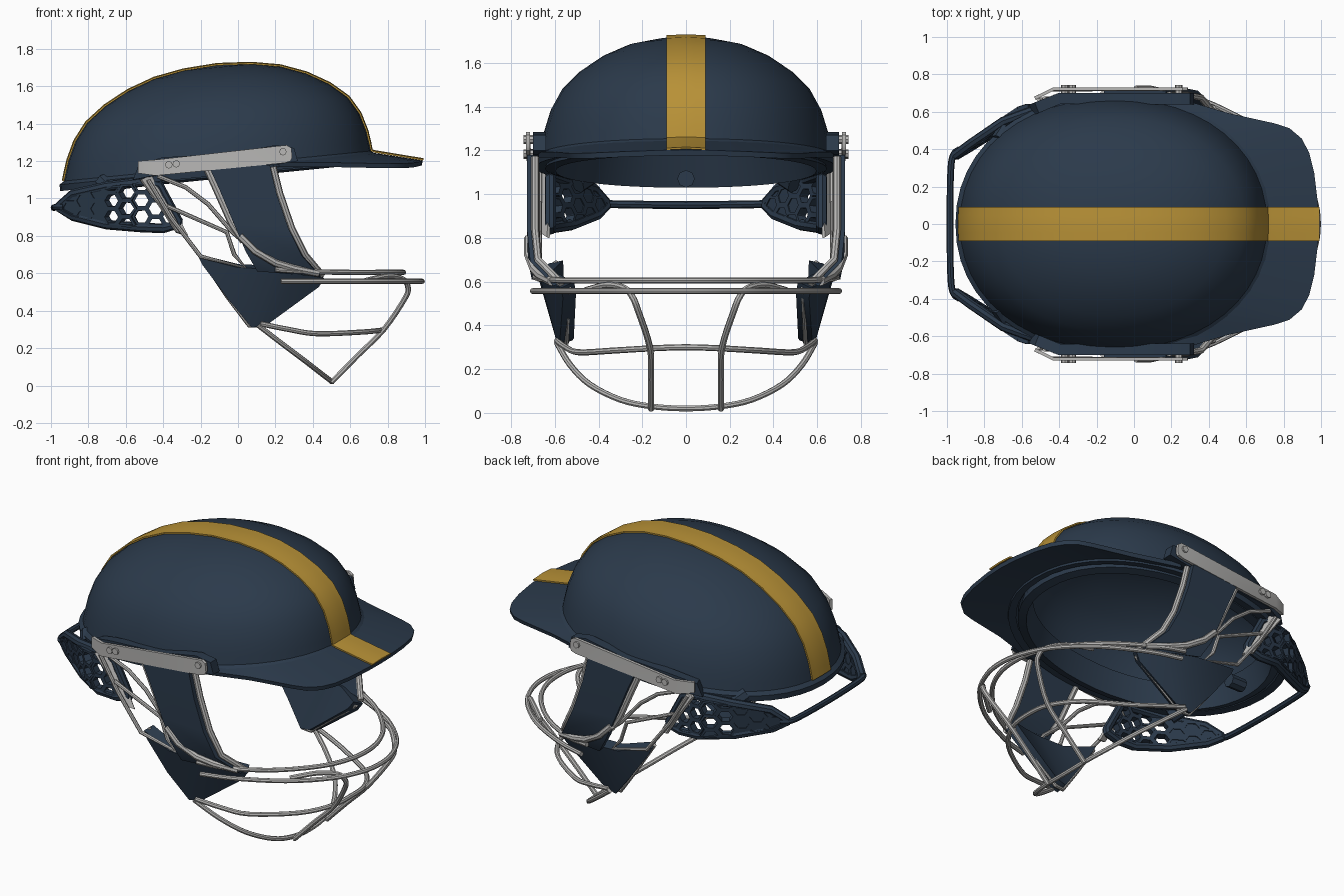
import bpy, bmesh, math
from mathutils import Vector

cube = bpy.data.objects.get("Cube")
if cube:
    bpy.data.objects.remove(cube)


def material(name, rgb, rough=0.5):
    m = bpy.data.materials.new(name)
    m.use_nodes = True
    m.diffuse_color = (*rgb, 1)
    bsdf = next(n for n in m.node_tree.nodes if n.type == 'BSDF_PRINCIPLED')
    bsdf.inputs["Base Color"].default_value = (*rgb, 1)
    bsdf.inputs["Roughness"].default_value = rough
    return m


NAVY = material("navy", (0.024, 0.042, 0.07))
GOLD = material("gold", (0.48, 0.285, 0.038))
STEEL = material("steel_grey", (0.48, 0.475, 0.465))


def finish(ob, mat, thick=0.0, offset=0, mirror=True):
    """Mirror and thicken, then bake to a smooth mesh with sharp edges."""
    bpy.context.collection.objects.link(ob)
    if ob.type == 'CURVE':
        bpy.context.view_layer.update()
        mesh = bpy.data.meshes.new_from_object(ob.evaluated_get(bpy.context.evaluated_depsgraph_get()))
        name = ob.name
        bpy.data.objects.remove(ob)
        ob = bpy.data.objects.new(name, mesh)
        bpy.context.collection.objects.link(ob)
    if mirror:
        m = ob.modifiers.new("mirror", 'MIRROR')
        m.use_axis = (False, True, False)
    if thick:
        s = ob.modifiers.new("thickness", 'SOLIDIFY')
        s.thickness, s.offset = thick, offset
    bpy.context.view_layer.update()
    mesh = bpy.data.meshes.new_from_object(ob.evaluated_get(bpy.context.evaluated_depsgraph_get()))
    ob.modifiers.clear()
    ob.data = mesh
    mesh.materials.clear()
    mesh.materials.append(mat)
    mesh.polygons.foreach_set("use_smooth", [True] * len(mesh.polygons))
    mesh.set_sharp_from_angle(angle=math.radians(35))


def surface(name, rows, mat, closed=False, **kw):
    """Skin a grid of points given as rows of equal length."""
    bm = bmesh.new()
    grid = [[bm.verts.new(p) for p in row] for row in rows]
    for a, b in zip(grid, grid[1:]):
        n = len(a)
        for i in range(n if closed else n - 1):
            j = (i + 1) % n
            bm.faces.new((a[i], a[j], b[j], b[i]))
    bmesh.ops.remove_doubles(bm, verts=bm.verts, dist=1e-5)
    bmesh.ops.recalc_face_normals(bm, faces=bm.faces)
    mesh = bpy.data.meshes.new(name)
    bm.to_mesh(mesh)
    bm.free()
    finish(bpy.data.objects.new(name, mesh), mat, **kw)


def tube(name, pts, r, mat, cyclic=False, mirror=True):
    c = bpy.data.curves.new(name, 'CURVE')
    c.dimensions, c.bevel_depth, c.bevel_resolution = '3D', r, 2
    c.use_fill_caps = True
    s = c.splines.new('POLY')
    s.points.add(len(pts) - 1)
    for p, co in zip(s.points, pts):
        p.co = (*co, 1)
    s.use_cyclic_u = cyclic
    finish(bpy.data.objects.new(name, c), mat, mirror=mirror)


def smooth_path(pts, n=4):
    """Catmull-Rom interpolation through the given points."""
    v = [Vector(p) for p in pts]
    v = [2 * v[0] - v[1]] + v + [2 * v[-1] - v[-2]]
    out = []
    for a, b, c, d in zip(v, v[1:], v[2:], v[3:]):
        for k in range(n):
            t = k / n
            out.append(0.5 * (2 * b + (c - a) * t + (2 * a - 5 * b + 4 * c - d) * t * t
                              + (3 * b - a - 3 * c + d) * t ** 3))
    return out + [v[-2]]


def both(half):
    """Complete a path that ends on the centre plane."""
    return half + [(x, -y, z) for x, y, z in reversed(half[:-1])]


# Dome shell: oval rings (height, radius) on a tilted rim, with a flared lip
def dome_point(ang, h, r):
    c, s = math.cos(ang), math.sin(ang)
    x = -0.11 + 0.82 * r * math.copysign(abs(c) ** 0.94, c)
    y = 0.67 * r * math.copysign(abs(s) ** 0.94, s)
    return x, y, 1.15 + 0.098 * x + h * 0.573


PROFILE = [(0.06, 1), (0.14, 0.988), (0.25, 0.97), (0.42, 0.925), (0.58, 0.85),
           (0.72, 0.73), (0.84, 0.58), (0.93, 0.41), (0.98, 0.22), (1, 0)]
LIP = [(-0.03, 1.025), (0.03, 1.03)]


def rings(profile, n=48):
    return [[dome_point(math.tau * i / n, *p) for i in range(n)] for p in profile]


surface("dome_shell", rings(LIP + PROFILE), NAVY, closed=True, thick=0.045, offset=-1, mirror=False)
surface("inner_liner_band", rings([(-0.05, 0.925), (0.2, 0.875)]), NAVY, closed=True, thick=0.05, mirror=False)

# Peak
OUTLINE = [(0.985, 0, 1.19), (0.98, 0.12, 1.188), (0.962, 0.27, 1.183), (0.935, 0.38, 1.178),
           (0.895, 0.455, 1.175), (0.83, 0.51, 1.174), (0.75, 0.535, 1.175), (0.5, 0.59, 1.18),
           (0.22, 0.675, 1.18)]
inner = [dome_point(math.radians(9 * i), 0.03, 0.985) for i in range(len(OUTLINE))]
surface("peak", [inner, OUTLINE], NAVY, thick=0.025)

# Stripe over the crown and along the peak
back = [dome_point(math.pi, *p) for p in PROFILE]
front = [dome_point(0, *p) for p in PROFILE[-2::-1]]
line = [Vector((p[0], 0, p[2])) for p in back + front]
line += [Vector((0.735, 0, 1.245)), Vector((0.99, 0, 1.203))]
rows = []
for i, p in enumerate(line):
    d = line[min(i + 1, len(line) - 1)] - line[max(i - 1, 0)]
    n = Vector((-d.z, 0, d.x)).normalized()
    rows.append([p + n * (0.008 - abs(y) * 0.05) + Vector((0, y, 0)) for y in (-0.09, -0.045, 0, 0.045, 0.09)])
surface("crown_stripe", rows, GOLD, thick=0.009, mirror=False)


# Side fittings follow a common cheek curve, turning in towards the jaw
def cheek(x, z, out=0.0):
    low = min(1, max(0, (0.72 - z) / 0.14))
    return x, 0.70 + out - 0.27 * max(0, x) * low - 0.3 * max(0, 0.62 - z), z


def strap(x, z):
    return cheek(x, z, 0.006)


def jaw(x, z):
    return cheek(x, z, -0.03 - 0.25 * max(0, 0.1 - x))


def grille_plate(x, z):
    return x, 0.645 - 0.6 * (x + 0.485 - (1.115 - z) * 0.6), z


def ladder(name, pairs, mat, thick, place):
    surface(name, [[place(*a), place(*b)] for a, b in pairs], mat, thick=thick)


ladder("cheek_strap", [((-.16, 1.18), (.17, 1.18)), ((-.10, 1.05), (.205, 1.03)),
                       ((-.02, .86), (.27, .84)), ((.04, .72), (.34, .70)), ((.1, .62), (.44, .59))],
       NAVY, 0.042, strap)
ladder("jaw_pad", [((-.2, .69), (-.18, .65)), ((0, .64), (-.05, .47)), ((.2, .63), (.07, .32)),
                   ((.32, .62), (.14, .33)), ((.45, .585), (.42, .54))], NAVY, 0.07, jaw)
ladder("rail_housing", [((-.55, 1.10), (-.52, 1.18)), ((-.4, 1.13), (-.4, 1.22)),
                        ((-.05, 1.16), (-.05, 1.24)), ((.2, 1.18), (.2, 1.285)), ((.32, 1.2), (.3, 1.27))],
       NAVY, 0.06, lambda x, z: (x, 0.67 - 0.4 * max(0, -.4 - x), z))
ladder("side_rail", [((-.53, 1.135), (-.53, 1.20)), ((-.44, 1.122), (-.43, 1.208)),
                     ((.25, 1.19), (.21, 1.28)), ((.28, 1.20), (.26, 1.285)), ((.29, 1.22), (.285, 1.27))],
       STEEL, 0.018, lambda x, z: (x, 0.722 - 0.5 * max(0, -.43 - x), z))
for k, (x, z) in enumerate([(-.37, 1.18), (-.33, 1.185), (.24, 1.25)]):
    tube(f"rail_screw_{k + 1}", [(x, 0.70, z), (x, 0.742, z)], 0.02, STEEL)
ladder("rear_grille_plate", [((-.52, 1.10), (-.45, 1.13)), ((-.42, .96), (-.36, .97)),
                             ((-.33, .82), (-.27, .80))], STEEL, 0.015, grille_plate)

# Wires beside the cheek
WIRES = {
    "strap_front_edge": (0.018, -0.01, [(.188, 1.17), (.223, 1.03), (.288, .84), (.358, .70), (.45, .59)]),
    "strap_rear_edge": (0.02, -0.008, [(-.165, 1.16), (-.115, 1.05), (-.035, .87), (.03, .77)]),
    "strap_rear_sweep": (0.02, 0.02, [(.01, .80), (.09, .72), (.2, .655), (.3, .625), (.43, .6)]),
    "rear_upper_wire": (0.012, -0.02, [(-.43, 1.12), (-.28, 1.06), (-.16, .97), (-.03, .82), (.1, .71), (.23, .57)]),
    "rear_lower_wire": (0.012, -0.03, [(-.48, 1.10), (-.36, .9), (-.2, .69), (.04, .63), (-.02, .7), (-.06, .82), (-.38, .96)]),
}
for name, (r, out, pts) in WIRES.items():
    tube(name, [cheek(x, z, out) for x, z in pts], r, STEEL)
tube("jaw_edge_wire", [jaw(*p) for p in [(-.2, .69), (-.06, .48), (.06, .32), (.12, .32), (.44, .57)]], 0.012, STEEL)

# Face guard bars
BARS = {
    "upper_bar": [(.2, .69, .62), (.35, .65, .61), (.58, .52, .605), (.77, .33, .605), (.86, .16, .605), (.885, 0, .605)],
    "second_bar": [(.23, .70, .557), (.42, .64, .557), (.68, .5, .557), (.87, .32, .557), (.96, .15, .557), (.985, 0, .557)],
    "middle_bar": [(.12, .59, .33), (.27, .55, .30), (.42, .49, .277), (.65, .33, .285), (.76, .16, .295), (.78, 0, .3)],
    "chin_bar": [(.11, .59, .32), (.24, .53, .22), (.36, .44, .13), (.45, .30, .06), (.49, .16, .03), (.50, 0, .02)],
}
for name, half in BARS.items():
    tube(name, smooth_path(both(half)), 0.014, STEEL, mirror=False)
tube("upright_bar", smooth_path([(.68, .46, .56), (.8, .36, .585), (.88, .28, .57), (.908, .245, .53),
                                 (.895, .22, .47), (.78, .165, .30), (.64, .16, .16), (.5, .16, .017)]),
     0.015, STEEL)

# Honeycomb neck guards: closed at the rear, open cells towards the cheek
TOP = [(-.95, .965), (-.88, 1.025), (-.7, 1.065), (-.5, 1.09), (-.42, 1.07), (-.32, .88)]
BOTTOM = [(-.95, .945), (-.88, .905), (-.7, .86), (-.52, .845), (-.4, .84), (-.32, .86)]


def neck(x, z):
    return x, min(0.62, 0.375 + 0.66 * (x + 0.95) + 0.12 * (z - 1)), z


def edge_height(edge, x):
    for (x0, z0), (x1, z1) in zip(edge, edge[1:]):
        if x0 <= x <= x1:
            return z0 + (z1 - z0) * (x - x0) / (x1 - x0)


def hexagon(cx, cz, r, margin):
    """Cell outline clipped to the guard."""
    pts = []
    for k in range(6):
        x = min(-.32, max(-.95, cx + r * math.cos(math.tau * k / 6)))
        lo, hi = edge_height(BOTTOM, x) + margin, edge_height(TOP, x) - margin
        pts.append(neck(x, max(lo, min(hi, cz + r * math.sin(math.tau * k / 6)))))
    return pts


ladder("neck_guard_backing", list(zip(TOP, BOTTOM))[:3], NAVY, 0.035, neck)
tube("neck_guard_rim", [neck(*p) for p in TOP + BOTTOM[::-1]], 0.026, NAVY, cyclic=True)
R = 0.05
for col in range(8):
    for row in range(4):
        cx = -.89 + col * 1.5 * R
        cz = .86 + (row + 0.5 * (col % 2)) * math.sqrt(3) * R
        if edge_height(BOTTOM, cx) - 0.01 < cz < edge_height(TOP, cx) + 0.01:
            surface(f"honeycomb_cell_{col}_{row}", [hexagon(cx, cz, R, 0), hexagon(cx, cz, R * 0.72, 0.012)],
                    NAVY, closed=True, thick=0.045)

# Rear cable and adjuster
tube("rear_cable", smooth_path(both([(-.93, .40, .955), (-.965, .37, .955), (-.98, .28, .953), (-.984, 0, .95)])),
     0.018, NAVY, mirror=False)
tube("rear_adjuster", [(-.80, 0, 1.07), (-.70, 0, 1.07)], 0.04, NAVY, mirror=False)
tube("neck_guard_mount", [(-.72, .44, 1.09), (-.68, .5, 1.05)], 0.05, NAVY)
